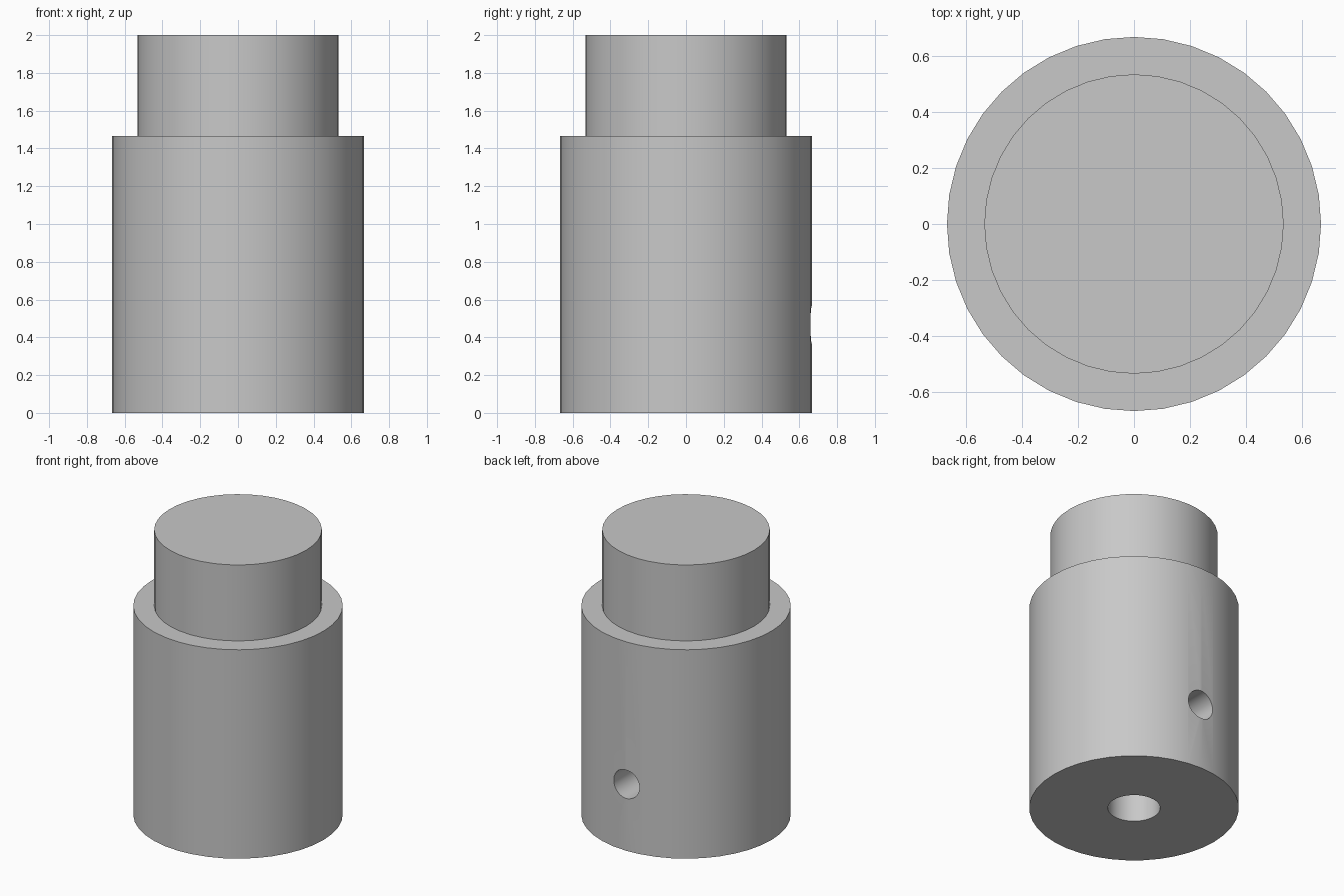
import bpy
import math

default_cube = bpy.data.objects.get("Cube")
if default_cube:
    bpy.data.objects.remove(default_cube, do_unlink=True)

UNIT = 1 / 15  # all sizes below are on a 30-unit-tall part

grey = bpy.data.materials.new("plain grey")
grey.use_nodes = True
colour = (0.58, 0.58, 0.58, 1)
grey.diffuse_color = colour
grey.node_tree.nodes["Principled BSDF"].inputs["Base Color"].default_value = colour


def lathe(name, profile, sides):
    """Revolve a closed (radius, height) profile that starts and ends on the axis."""
    verts, faces, rings = [], [], []
    for radius, height in profile:
        count = sides if radius else 1
        rings.append([len(verts) + i for i in range(count)])
        for i in range(count):
            a = math.tau * i / sides
            verts.append((radius * UNIT * math.cos(a), radius * UNIT * math.sin(a), height * UNIT))
    for low, high in zip(rings, rings[1:]):
        if len(low) == 1:
            faces.append(high[::-1])
        elif len(high) == 1:
            faces.append(low)
        else:
            for i in range(sides):
                j = (i + 1) % sides
                faces.append((low[i], low[j], high[j], high[i]))
    mesh = bpy.data.meshes.new(name)
    mesh.from_pydata([v for v in verts], [], faces)
    # the axis points only mark the end caps
    mesh.materials.append(grey)
    obj = bpy.data.objects.new(name, mesh)
    bpy.context.collection.objects.link(obj)
    return obj


def cylinder(name, radius, start, end):
    return lathe(name, [(0, start), (radius, start), (radius, end), (0, end)], 40)


# Stepped plug: wide body with a narrower neck
plug = lathe("stepped_plug", [(0, 0), (10, 0), (10, 22), (8, 22), (8, 30), (0, 30)], 40)

# Blind bore from below, and a set-screw hole running in from the back
bore_cutter = cylinder("bore_cutter", 2.5, -2, 12)
screw_cutter = cylinder("screw_hole_cutter", 1.5, 0, 14)
screw_cutter.rotation_euler.x = -math.pi / 2
screw_cutter.location.z = 7 * UNIT

for cutter in (bore_cutter, screw_cutter):
    cutter.hide_render = True
    cutter.hide_set(True)
    cut = plug.modifiers.new(cutter.name, "BOOLEAN")
    cut.object = cutter
    cut.operation = "DIFFERENCE"
    cut.solver = "EXACT"

# Apply the cuts, then smooth the round walls and keep the rims sharp
bpy.ops.object.select_all(action="DESELECT")
bpy.context.view_layer.objects.active = plug
plug.select_set(True)
for cutter in (bore_cutter, screw_cutter):
    bpy.ops.object.modifier_apply(modifier=cutter.name)
    bpy.data.objects.remove(cutter, do_unlink=True)
bpy.ops.object.shade_smooth_by_angle(angle=math.radians(30))
